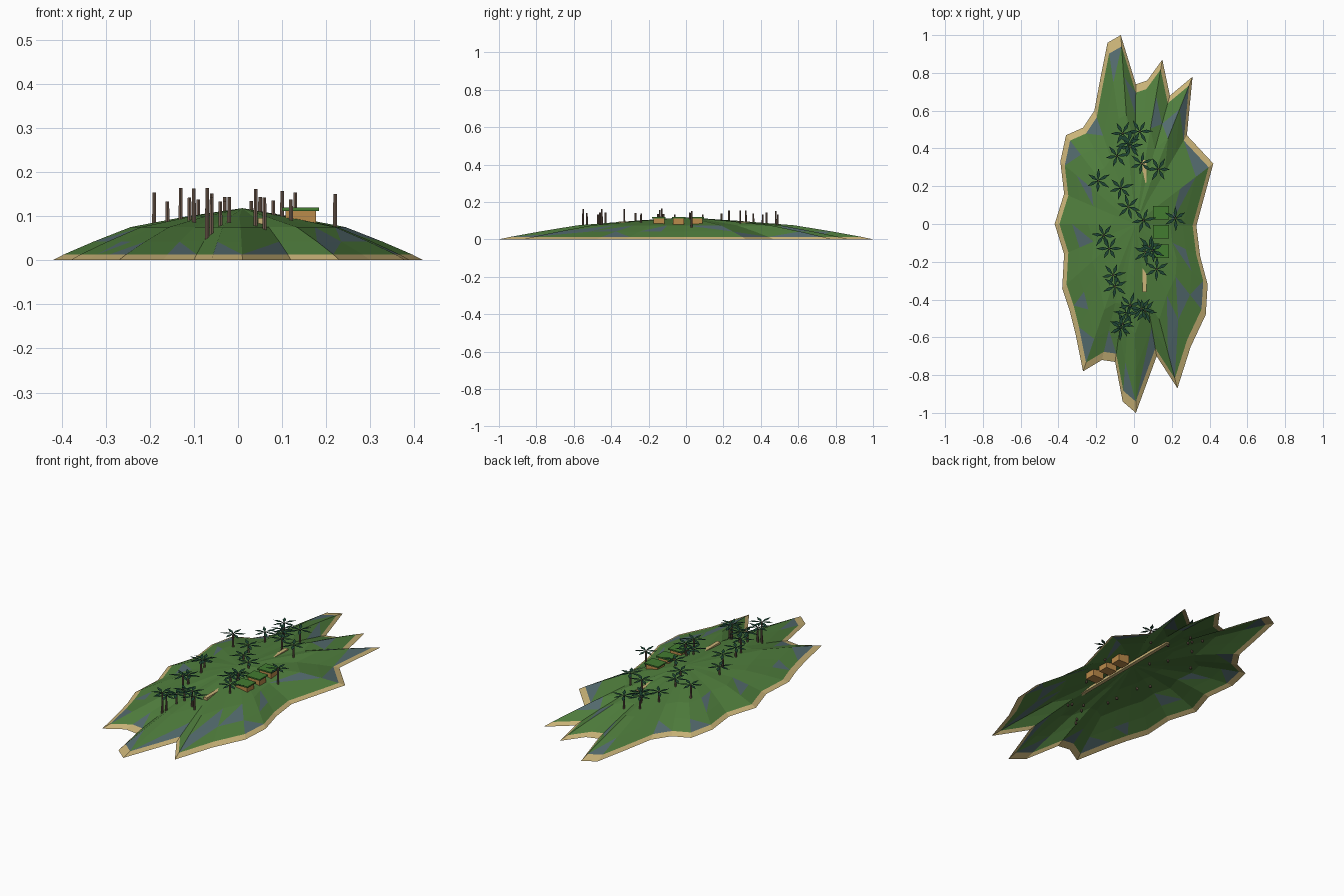
import bpy, bmesh, math, random
from mathutils import Vector, Matrix
from mathutils.bvhtree import BVHTree

random.seed(4)
default_cube = bpy.data.objects.get("Cube")
if default_cube:
    bpy.data.objects.remove(default_cube, do_unlink=True)


def make_material(name, red, green, blue):
    material = bpy.data.materials.new(name)
    material.use_nodes = True
    color = (red, green, blue, 1)
    material.diffuse_color = color
    shader = next(n for n in material.node_tree.nodes if n.type == 'BSDF_PRINCIPLED')
    shader.inputs["Base Color"].default_value = color
    return material


sand = make_material("sand", .60, .46, .19)
grass = make_material("grass", .08, .21, .047)
rock = make_material("rock", .09, .15, .16)
bark = make_material("bark", .17, .11, .08)
leaf = make_material("palm leaf", .013, .06, .035)
plaster = make_material("ochre wall", .50, .26, .07)
roofing = make_material("green roof", .055, .20, .03)


def finish(bm, name, *materials):
    mesh = bpy.data.meshes.new(name)
    bm.to_mesh(mesh)
    bm.free()
    for material in materials:
        mesh.materials.append(material)
    obj = bpy.data.objects.new(name, mesh)
    bpy.context.collection.objects.link(obj)
    return obj


def box(name, low, high, material):
    low, high = Vector(low), Vector(high)
    bm = bmesh.new()
    bmesh.ops.create_cube(bm, size=1)
    bmesh.ops.scale(bm, vec=high - low, verts=bm.verts)
    bmesh.ops.translate(bm, vec=(low + high) / 2, verts=bm.verts)
    return finish(bm, name, material)


# Island: coast outline shrunk into rising rings, open underneath
coast = [(-.07, 1), (.01, .74), (.07, .76), (.15, .87), (.19, .68), (.31, .78),
         (.28, .47), (.42, .32), (.33, -.01), (.35, -.17), (.39, -.32), (.38, -.48),
         (.3, -.65), (.23, -.87), (.12, -.7), (.01, -1), (-.06, -.94), (-.1, -.73),
         (-.17, -.72), (-.27, -.78), (-.31, -.58), (-.34, -.46), (-.38, -.34),
         (-.37, -.16), (-.42, 0), (-.37, .16), (-.39, .33), (-.36, .47),
         (-.27, .51), (-.21, .6), (-.18, .76), (-.14, .96)]
rings = [(1, 0), (.94, .013), (.78, .042), (.58, .075), (.28, .099)]
bm = bmesh.new()
loops = [[bm.verts.new((x * s, y * s, z)) for x, y in coast] for s, z in rings]
peak = bm.verts.new((.01, 0, .118))
count = len(coast)
for level, (outer, inner) in enumerate(zip(loops, loops[1:])):
    for i in range(count):
        j = (i + 1) % count
        a, b, c, d = outer[j], outer[i], inner[i], inner[j]
        if level == 0:
            bm.faces.new((a, b, c, d))
        elif random.random() < .5:
            bm.faces.new((a, b, c)).material_index = 1
            bm.faces.new((a, c, d)).material_index = 1
        else:
            bm.faces.new((a, b, d)).material_index = 1
            bm.faces.new((b, c, d)).material_index = 1
for i in range(count):
    bm.faces.new((loops[-1][(i + 1) % count], loops[-1][i], peak)).material_index = 1
bm.normal_update()
bm.faces.ensure_lookup_table()
ground = BVHTree.FromBMesh(bm)


def drop(x, y):
    hit, normal, index, distance = ground.ray_cast(Vector((x, y, 1)), Vector((0, 0, -1)))
    return (hit.z, index) if hit else (0, None)


# Bare rock patches on the slope facets
rock_spots = [(-.08, .89), (-.18, .68), (-.2, .52), (-.31, .36), (-.02, .7),
              (.12, .57), (.2, .55), (.25, .62), (.33, .27), (.25, .11),
              (.28, -.17), (.33, -.37), (.24, -.44), (.22, -.7), (.18, -.56),
              (.11, -.65), (-.02, -.85), (-.12, -.63), (-.26, -.67), (-.28, -.4),
              (-.3, -.03), (-.26, .22)]
for x, y in rock_spots:
    index = drop(x, y)[1]
    if index is not None and bm.faces[index].material_index == 1:
        bm.faces[index].material_index = 2
finish(bm, "island", sand, grass, rock)

# Sunken sandy path whose ends emerge from the hill
box("sand_path", (.045, -.36, .082), (.065, .34, .096), sand)

# Row of huts with flat roofs
for number, y in enumerate((-.145, -.04, .06), 1):
    box(f"hut_wall_{number}", (.108, y - .029, .05), (.177, y + .029, .113), plaster)
    box(f"hut_roof_{number}", (.1, y - .036, .112), (.184, y + .036, .119), roofing)


# Palms: thin trunk and a flat star of pointed fronds
def palm(number, x, y, top):
    base = drop(x, y)[0] - .012
    bm = bmesh.new()
    bmesh.ops.create_cone(bm, cap_ends=True, segments=6, radius1=.0055, radius2=.0045,
                          depth=top - base,
                          matrix=Matrix.Translation((x, y, (top + base) / 2)))
    finish(bm, f"palm_trunk_{number}", bark)

    bm = bmesh.new()
    turn = random.uniform(0, math.tau)
    fronds = 6
    for k in range(fronds):
        spin = Matrix.Rotation(turn + k * math.tau / fronds, 4, 'Z')
        reach = random.uniform(.06, .072)
        blade = [(0, 0), (reach * .5, -.009), (reach, 0), (reach * .5, .009)]
        bm.faces.new([bm.verts.new(spin @ Vector((u, v, 0))) for u, v in blade])
    bmesh.ops.translate(bm, vec=(x, y, top), verts=bm.verts)
    finish(bm, f"palm_crown_{number}", leaf)


tall_palms = [(-.06, .48), (.04, .32), (.13, .29), (-.19, .23), (.22, .03), (-.1, -.33),
              (.1, -.14), (.04, -.45), (-.07, -.55), (-.13, -.13)]
short_palms = [(.03, .49), (-.03, .43), (-.09, .36), (-.02, .41), (-.07, .19),
               (-.03, .09), (.05, .02), (-.16, -.06), (.08, -.12), (.06, -.15),
               (.12, -.24), (-.11, -.27), (-.02, -.43), (-.04, -.47), (.06, -.46),
               (-.06, -.53)]
spots = [(x, y, .157) for x, y in tall_palms] + [(x, y, .138) for x, y in short_palms]
for number, (x, y, top) in enumerate(spots, 1):
    palm(number, x, y, top + random.uniform(-.007, .007))
